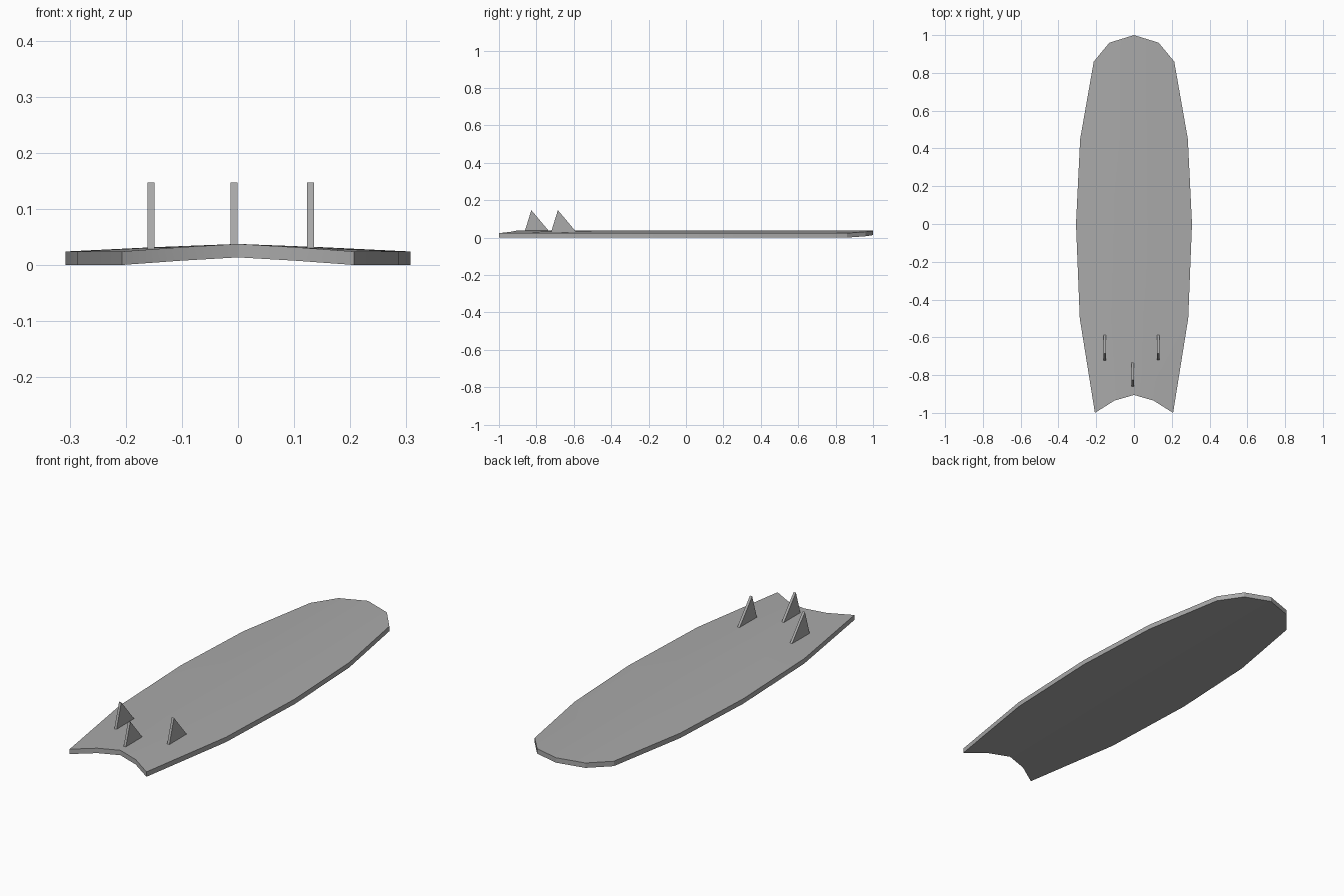
import bpy
import bmesh

cube = bpy.data.objects.get("Cube")
if cube:
    bpy.data.objects.remove(cube, do_unlink=True)

grey = bpy.data.materials.new("plain grey")
grey.use_nodes = True
colour = (0.4, 0.4, 0.4, 1)
grey.diffuse_color = colour
grey.node_tree.nodes["Principled BSDF"].inputs["Base Color"].default_value = colour


def make_object(name, bm):
    bmesh.ops.recalc_face_normals(bm, faces=bm.faces)
    mesh = bpy.data.meshes.new(name)
    bm.to_mesh(mesh)
    bm.free()
    mesh.materials.append(grey)
    obj = bpy.data.objects.new(name, mesh)
    bpy.context.collection.objects.link(obj)
    return obj


# Board: rail half-width and y of the rail, mid line and stringer at each station
THICK = 0.024
CROWN = (0.0, 0.0075, 0.0135)
stations = [
    (0.207, -1.0, -0.935, -0.905),
    (0.287, -0.5, -0.5, -0.5),
    (0.307, 0.0, 0.0, 0.0),
    (0.285, 0.45, 0.45, 0.45),
    (0.213, 0.86, 0.96, 1.0),
]
bm = bmesh.new()
rows = []
for i, (width, rail_y, mid_y, centre_y) in enumerate(stations):
    mid = 0.13 if i == len(stations) - 1 else width / 2
    half = [(width, rail_y, CROWN[0]), (mid, mid_y, CROWN[1]), (0, centre_y, CROWN[2])]
    points = [(-x, y, z) for x, y, z in half] + half[1::-1]
    rows.append([bm.verts.new(p) for p in points])
for a, b in zip(rows, rows[1:]):
    for j in range(4):
        bm.faces.new((a[j], a[j + 1], b[j + 1], b[j]))

# Extrude the curved sheet straight up so the rails stay vertical
result = bmesh.ops.extrude_face_region(bm, geom=bm.faces[:], use_keep_orig=True)
top = [v for v in result["geom"] if isinstance(v, bmesh.types.BMVert)]
bmesh.ops.translate(bm, verts=top, vec=(0, 0, THICK))
board = make_object("board", bm)
bpy.context.view_layer.objects.active = board
board.select_set(True)
bpy.ops.object.shade_smooth_by_angle(angle=0.3)


# Fins: thin triangular blades standing on the deck
def make_fin(name, x, back_y):
    bm = bmesh.new()
    profile = [(0, 0.028), (0.137, 0.028), (0.037, 0.147)]
    face = bm.faces.new([bm.verts.new((x - 0.006, back_y + y, z)) for y, z in profile])
    side = bmesh.ops.extrude_face_region(bm, geom=[face], use_keep_orig=True)
    verts = [v for v in side["geom"] if isinstance(v, bmesh.types.BMVert)]
    bmesh.ops.translate(bm, verts=verts, vec=(0.012, 0, 0))
    make_object(name, bm)


make_fin("right_fin", -0.155, -0.722)
make_fin("left_fin", 0.129, -0.722)
make_fin("centre_fin", -0.007, -0.864)
